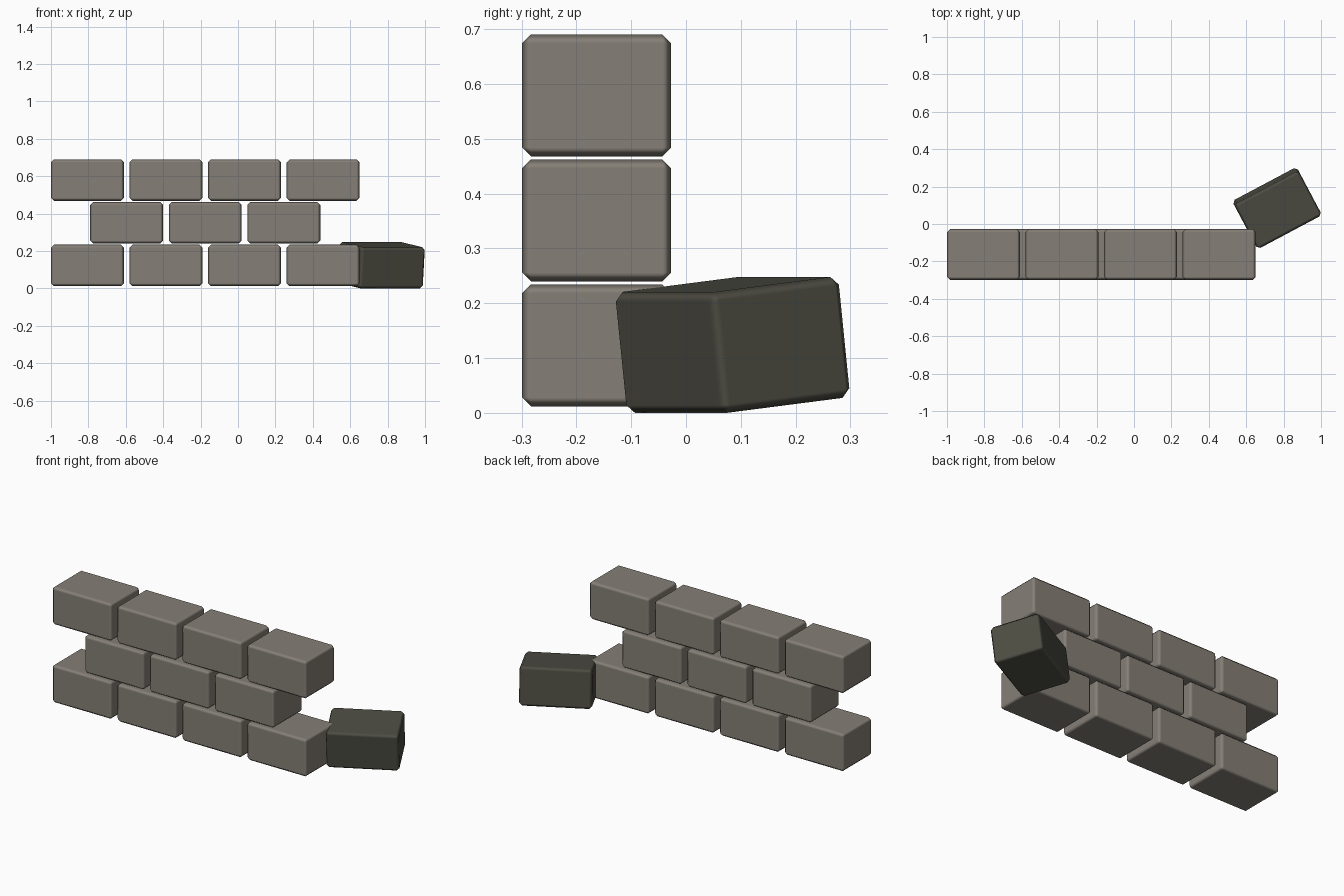
import bpy
import math

cube = bpy.data.objects.get("Cube")
if cube:
    bpy.data.objects.remove(cube, do_unlink=True)

BRICK = (0.39, 0.272, 0.222)
PITCH = 0.42
WALL_Y = -0.163


def make_material(name, rgb):
    mat = bpy.data.materials.new(name)
    mat.use_nodes = True
    color = (*rgb, 1.0)
    mat.diffuse_color = color
    mat.node_tree.nodes["Principled BSDF"].inputs["Base Color"].default_value = color
    return mat


stone = make_material("warm grey stone", (0.235, 0.212, 0.182))
dark_stone = make_material("dark olive stone", (0.074, 0.073, 0.056))


def make_brick(name, location, mat, rotation=(0, 0, 0)):
    """Rectangular block with softly shaded chamfered edges."""
    bpy.ops.mesh.primitive_cube_add(size=1, location=location, rotation=rotation)
    brick = bpy.context.object
    brick.name = name
    brick.scale = BRICK
    bpy.ops.object.transform_apply(location=False, rotation=False, scale=True)
    brick.data.materials.append(mat)
    bpy.ops.object.shade_smooth()
    bevel = brick.modifiers.new("chamfer", 'BEVEL')
    bevel.width = 0.016
    bevel.segments = 1
    bevel.harden_normals = True
    return brick


# Wall courses: first brick centre x, brick count, centre height
courses = {
    "bottom": (-0.805, 4, 0.123),
    "middle": (-0.595, 3, 0.351),
    "top": (-0.805, 4, 0.579),
}
for course, (start, count, height) in courses.items():
    for i in range(count):
        make_brick(f"{course}_brick_{i + 1}", (start + i * PITCH, WALL_Y, height), stone)

# Fallen brick leaning beside the end of the wall
make_brick("loose_brick", (0.765, 0.085, 0.124), dark_stone,
           (math.radians(6.5), 0, math.radians(28)))
